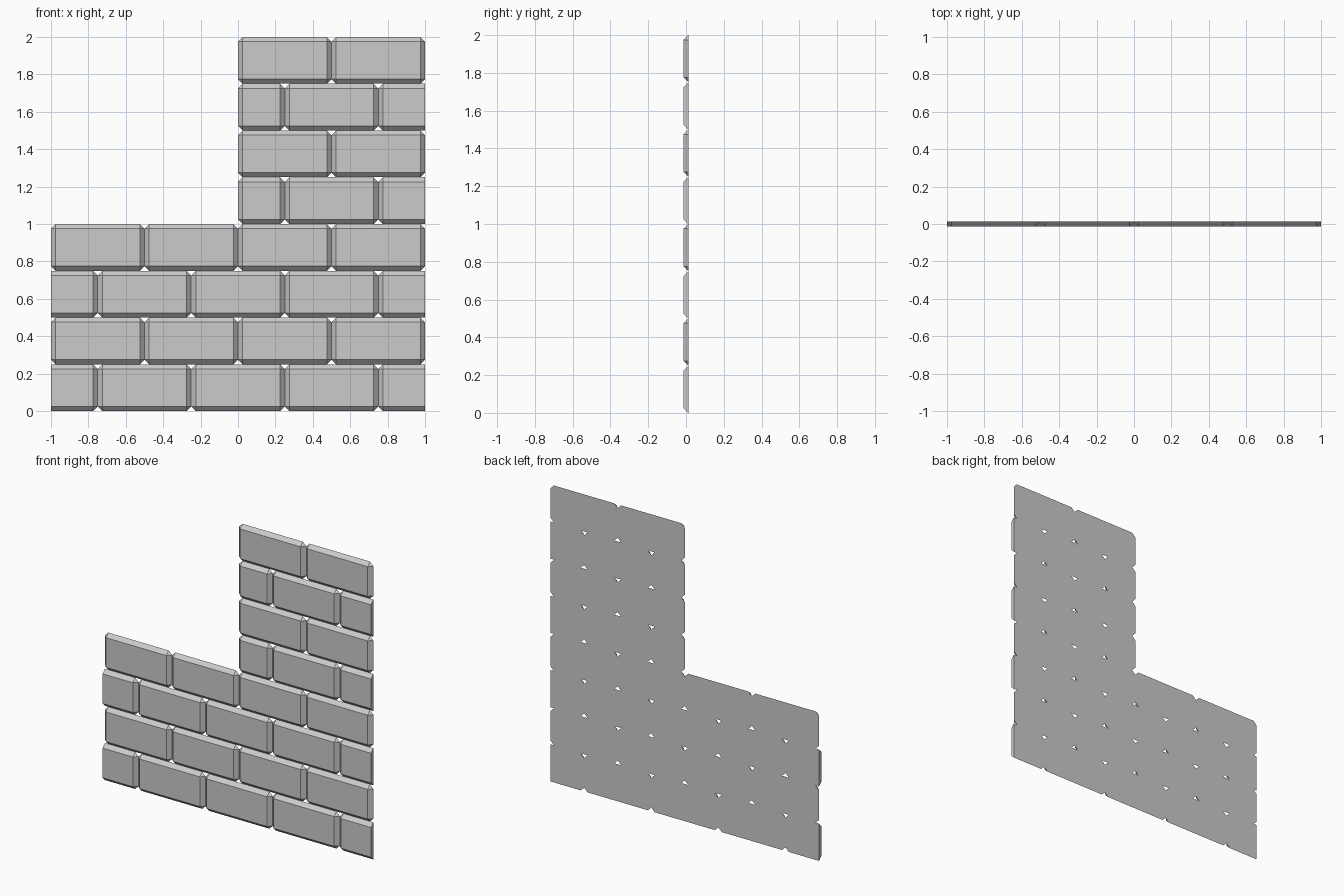
import bpy
import bmesh
import math

if "Cube" in bpy.data.objects:
    bpy.data.objects.remove(bpy.data.objects["Cube"])

COURSE = 0.25      # course height
BRICK = 0.5        # brick length
BEVEL = 0.025      # chamfer width
HALF = 0.0125      # half of the wall thickness


def add_brick(bm, x0, x1, z0, left, right):
    """Chamfered front block; left/right are the end chamfers (0 = flat cut end)."""
    z1 = z0 + COURSE
    part = bmesh.new()
    for x, inner in ((x0, x0 + left), (x1, x1 - right)):
        for z, zin in ((z0, z0 + BEVEL), (z1, z1 - BEVEL)):
            points = {(inner, -HALF, zin), (inner, HALF, z)}
            if inner != x:
                points.add((x, HALF, zin))
            for p in points:
                part.verts.new(p)
    bmesh.ops.convex_hull(part, input=part.verts[:])
    bmesh.ops.dissolve_limit(part, angle_limit=math.radians(1),
                             verts=part.verts[:], edges=part.edges[:])
    bmesh.ops.recalc_face_normals(part, faces=part.faces[:])
    mesh = bpy.data.meshes.new("brick_part")
    part.to_mesh(mesh)
    part.free()
    bm.from_mesh(mesh)
    bpy.data.meshes.remove(mesh)


# Courses in running bond: lower four full width, upper four on the right half
for row in range(8):
    start = -1.0 if row < 4 else 0.0
    staggered = row % 2 == 0
    joints = [start + BRICK * i for i in range(int((1 - start) / BRICK) + 1)]
    if staggered:
        joints = [start] + [j + BRICK / 2 for j in joints[:-1]] + [1.0]
    bm = bmesh.new()
    for x0, x1 in zip(joints, joints[1:]):
        # half bricks are cut flat at the outer wall ends
        left = 0 if staggered and x0 == -1 else BEVEL
        right = 0 if staggered and x1 == 1 else BEVEL
        add_brick(bm, x0, x1, row * COURSE, left, right)
    mesh = bpy.data.meshes.new(f"brick_course_{row + 1}")
    bm.to_mesh(mesh)
    bm.free()
    obj = bpy.data.objects.new(f"brick_course_{row + 1}", mesh)
    bpy.context.collection.objects.link(obj)
